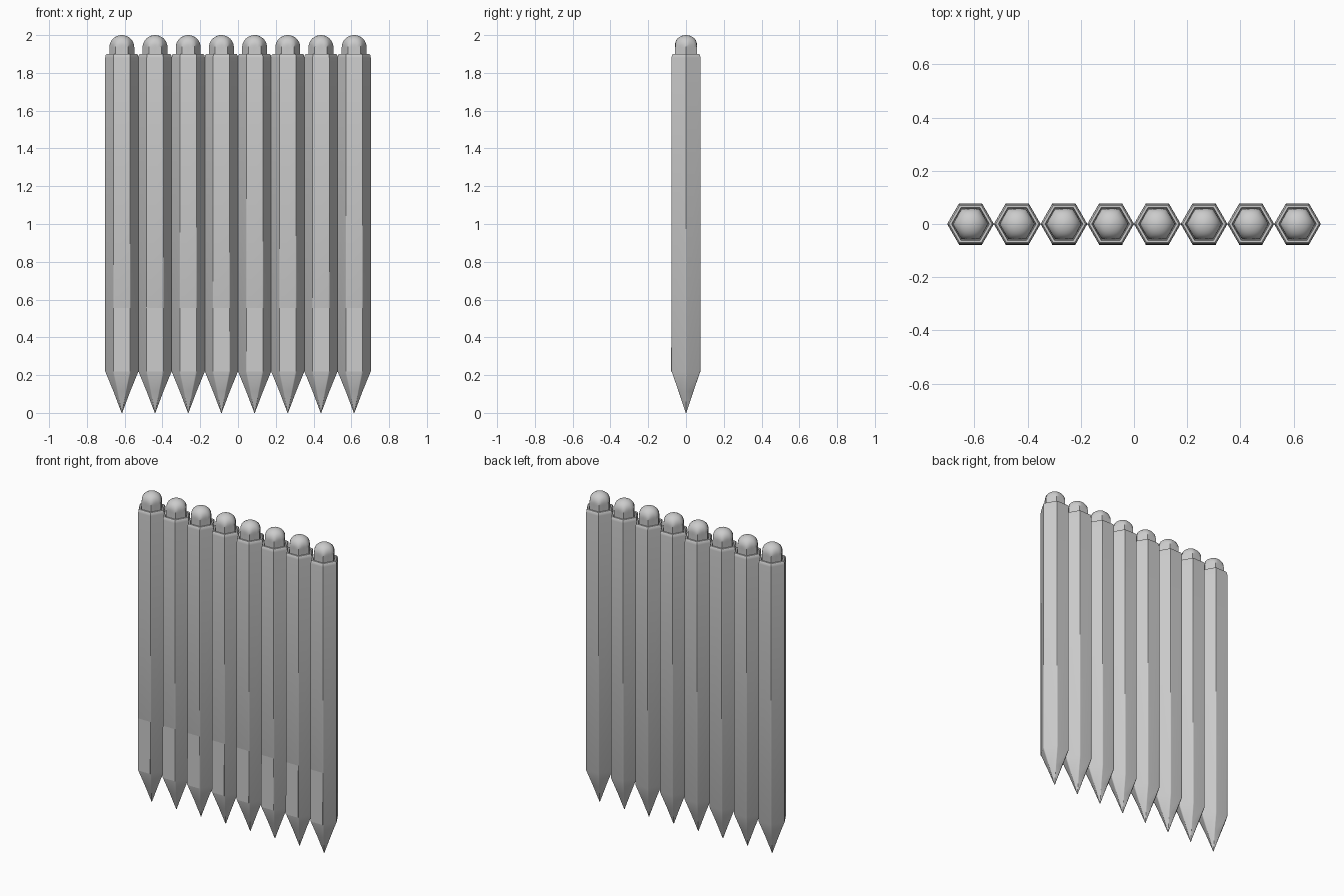
import bpy, bmesh, math
from math import pi, cos, sin

if "Cube" in bpy.data.objects:
    bpy.data.objects.remove(bpy.data.objects["Cube"], do_unlink=True)

COUNT, PITCH = 8, 0.1757
RADIUS = 0.088
SHOULDER = 0.22

grey = bpy.data.materials.new("plain grey")
grey.use_nodes = True
grey.diffuse_color = (0.6, 0.6, 0.6, 1)
grey.node_tree.nodes["Principled BSDF"].inputs["Base Color"].default_value = (0.6, 0.6, 0.6, 1)


def hex_point(radius, z, angle, roundness):
    """Point on an outline between a hexagon (0) and a circle (1)."""
    off = (angle % (pi / 3)) - pi / 6
    flat = cos(pi / 6) / cos(off)
    r = radius * (flat + (1 - flat) * roundness)
    return (r * cos(angle), r * sin(angle), z)


def loft(name, rings, angles):
    """Join (radius, z, roundness) rings into a closed smooth solid."""
    bm = bmesh.new()
    loops = [[bm.verts.new(hex_point(r, z, a, k)) for a in angles] for r, z, k in rings]
    n = len(angles)
    for low, high in zip(loops, loops[1:]):
        for i in range(n):
            j = (i + 1) % n
            bm.faces.new((low[i], low[j], high[j], high[i]))
    bm.faces.new(loops[0][::-1])
    bm.faces.new(loops[-1])
    return finish(name, bm)


def finish(name, bm, smooth=50):
    bmesh.ops.recalc_face_normals(bm, faces=bm.faces)
    mesh = bpy.data.meshes.new(name)
    bm.to_mesh(mesh)
    bm.free()
    mesh.materials.append(grey)
    obj = bpy.data.objects.new(name, mesh)
    bpy.context.collection.objects.link(obj)
    bpy.ops.object.select_all(action="DESELECT")
    obj.select_set(True)
    bpy.context.view_layer.objects.active = obj
    bpy.ops.object.shade_smooth_by_angle(angle=math.radians(smooth))
    return obj


def front_panel(name):
    """Thin flat wedge on the front face, thickest at the shoulder."""
    bm = bmesh.new()
    face_y = -RADIUS * cos(pi / 6)
    half = RADIUS / 2
    corners = []
    for x in (-half, half):
        corners.append([bm.verts.new((x, y, z)) for y, z in
                        ((face_y + 0.004, SHOULDER), (face_y - 0.003, SHOULDER),
                         (face_y + 0.004, 1.0))])
    a, b = corners
    bm.faces.new(a)
    bm.faces.new(b)
    for i in range(3):
        j = (i + 1) % 3
        bm.faces.new((a[i], a[j], b[j], b[i]))
    return finish(name, bm, 20)


# Hexagon corners slightly softened by splitting each one in three
soft = [i * pi / 3 + d for i in range(6) for d in (-0.06, 0, 0.06)]
fine = [i * pi / 12 for i in range(24)]

# Long body with sharpened tip and softened top rim
body_rings = [(0.002, 0, 1), (0.006, 0.012, 1), (0.045, 0.115, 0.5),
              (RADIUS, SHOULDER, 0), (RADIUS, 1.88, 0),
              (0.086, 1.893, 0), (0.081, 1.9, 0), (0.071, 1.9, 0), (0.068, 1.885, 0)]
# Eraser: hexagonal at the base, domed at the end
dome = [(0.066 * cos(t), 1.935 + 0.065 * sin(t), min(1, t * 1.2))
        for t in (i * pi / 16 for i in range(8))]
eraser_rings = [(0.066, 1.88, 0)] + dome + [(0.003, 2.0, 1)]

for n in range(COUNT):
    x = (n - (COUNT - 1) / 2) * PITCH
    parts = (loft(f"pencil_body_{n + 1}", body_rings, soft),
             loft(f"eraser_{n + 1}", eraser_rings, fine),
             front_panel(f"front_panel_{n + 1}"))
    for part in parts:
        part.location.x = x
